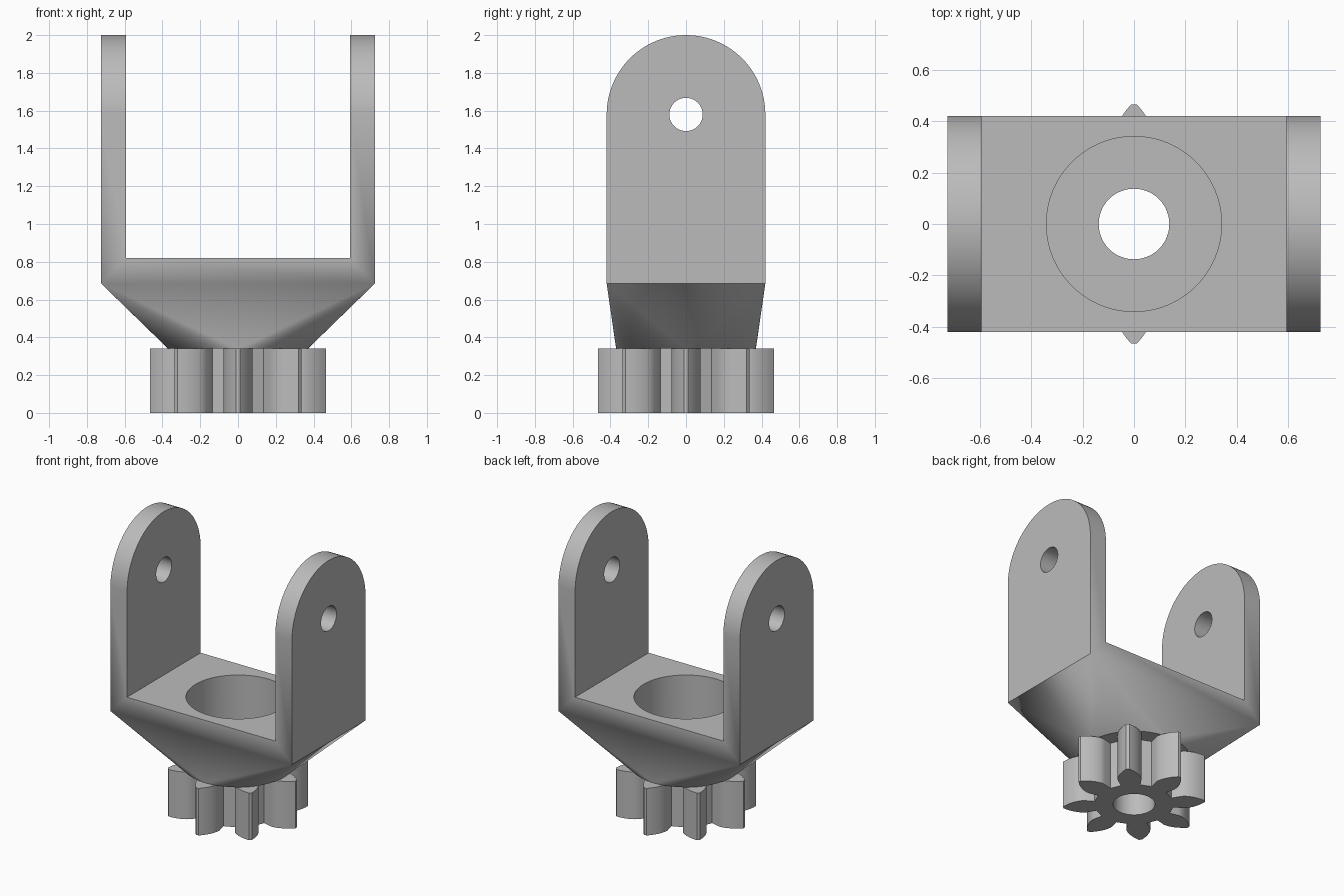
import bpy, bmesh, math
from mathutils import Matrix

cube = bpy.data.objects.get("Cube")
if cube:
    bpy.data.objects.remove(cube, do_unlink=True)

grey = bpy.data.materials.new("plain grey")
grey.use_nodes = True
COLOUR = (0.5, 0.5, 0.5, 1)
grey.diffuse_color = COLOUR
grey.node_tree.nodes["Principled BSDF"].inputs["Base Color"].default_value = COLOUR

HALF_X, HALF_Y = 0.725, 0.42       # outer size of the fork
GEAR_TOP, PLATE_LOW, PLATE_TOP = 0.34, 0.685, 0.82
AXLE_Z, BORE = 1.58, 0.137


def make_object(name, bm):
    bmesh.ops.recalc_face_normals(bm, faces=bm.faces[:])
    mesh = bpy.data.meshes.new(name)
    bm.to_mesh(mesh)
    bm.free()
    obj = bpy.data.objects.new(name, mesh)
    bpy.context.collection.objects.link(obj)
    mesh.materials.append(grey)
    return obj


def cylinder(name, radius, depth, matrix):
    bm = bmesh.new()
    bmesh.ops.create_cone(bm, cap_ends=True, segments=96, radius1=radius,
                          radius2=radius, depth=depth, matrix=matrix)
    return make_object(name, bm)


def cut(obj, cutter):
    cutter.hide_render = True
    bpy.ops.object.select_all(action='DESELECT')
    bpy.context.view_layer.objects.active = obj
    obj.select_set(True)
    mod = obj.modifiers.new("cut", 'BOOLEAN')
    mod.operation, mod.solver, mod.object = 'DIFFERENCE', 'EXACT', cutter
    bpy.ops.object.modifier_apply(modifier=mod.name)
    bpy.data.objects.remove(cutter, do_unlink=True)


def smooth(obj):
    bpy.ops.object.select_all(action='DESELECT')
    bpy.context.view_layer.objects.active = obj
    obj.select_set(True)
    bpy.ops.object.shade_smooth_by_angle(angle=math.radians(30))


# Fork blank: hull of a round foot and a block with a rounded top
bm = bmesh.new()
for i in range(96):
    a = math.tau * i / 96
    bm.verts.new((0.37 * math.cos(a), 0.37 * math.sin(a), GEAR_TOP))
outline = [(HALF_Y, PLATE_LOW), (-HALF_Y, PLATE_LOW)]
for i in range(49):
    a = math.pi * i / 48
    outline.append((HALF_Y * math.cos(a), AXLE_Z + HALF_Y * math.sin(a)))
for x in (-HALF_X, HALF_X):
    for y, z in outline:
        bm.verts.new((x, y, z))
bmesh.ops.convex_hull(bm, input=bm.verts[:])
bmesh.ops.dissolve_limit(bm, angle_limit=0.002, verts=bm.verts[:], edges=bm.edges[:])
fork = make_object("fork", bm)

# Gap between the two arms
bm = bmesh.new()
bmesh.ops.create_cube(bm, size=2, matrix=Matrix.Translation((0, 0, PLATE_TOP + 1))
                      @ Matrix.Diagonal((0.592, 1, 1, 1)))
cut(fork, make_object("gap_cutter", bm))

# Axle holes, round pocket and centre bore
cut(fork, cylinder("axle_cutter", 0.088, 2,
                   Matrix.Translation((0, 0, AXLE_Z)) @ Matrix.Rotation(math.pi / 2, 4, 'Y')))
cut(fork, cylinder("pocket_cutter", 0.34, 1, Matrix.Translation((0, 0, 0.42 + 0.5))))
cut(fork, cylinder("bore_cutter", BORE, 1, Matrix.Translation((0, 0, 0.4))))
smooth(fork)

# Gear with eight involute teeth
TEETH, TIP, BASE, ROOT = 8, 0.465, 0.328, 0.26
HALF_ANGLE = math.radians(13.7)    # half a tooth at the base circle
flank = [(ROOT, HALF_ANGLE)]
for i in range(9):
    r = BASE + (TIP - BASE) * i / 8
    roll = math.acos(BASE / r)
    flank.append((r, HALF_ANGLE - (math.tan(roll) - roll)))
tooth = [(r, -a) for r, a in flank] + flank[::-1]
bm = bmesh.new()
ring = []
for t in range(TEETH):
    for r, a in tooth:
        a += math.tau * t / TEETH
        ring.append(bm.verts.new((r * math.cos(a), r * math.sin(a), 0)))
face = bm.faces.new(ring)
side = bmesh.ops.extrude_face_region(bm, geom=[face])["geom"]
bmesh.ops.translate(bm, vec=(0, 0, GEAR_TOP),
                    verts=[v for v in side if isinstance(v, bmesh.types.BMVert)])
gear = make_object("gear", bm)
cut(gear, cylinder("gear_bore_cutter", BORE, 2, Matrix()))
smooth(gear)
